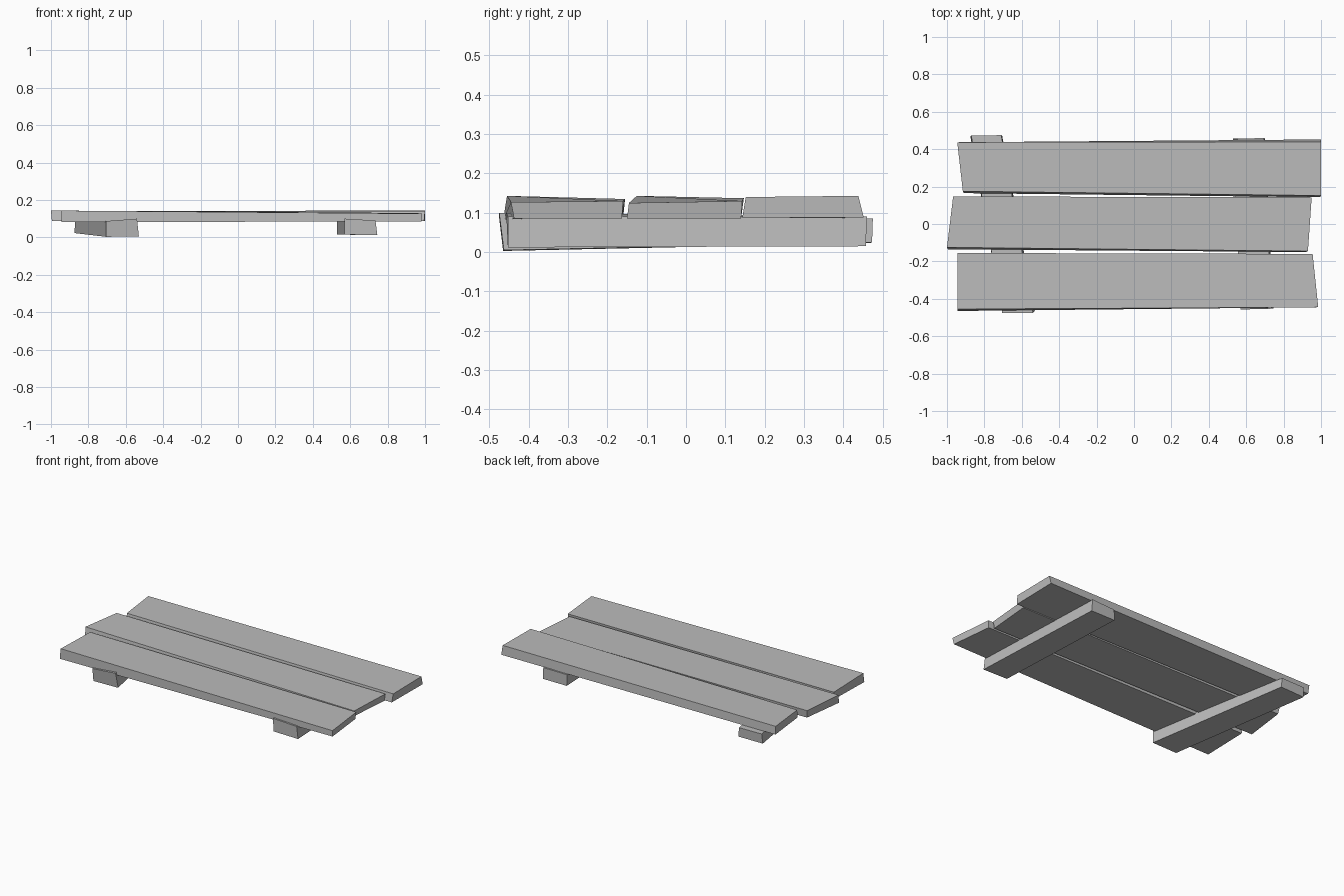
import bpy
import bmesh

cube = bpy.data.objects.get("Cube")
if cube:
    bpy.data.objects.remove(cube, do_unlink=True)

grey = bpy.data.materials.new("plain_grey")
grey.use_nodes = True
grey.diffuse_color = (0.5, 0.5, 0.5, 1)
grey.node_tree.nodes["Principled BSDF"].inputs["Base Color"].default_value = (0.5, 0.5, 0.5, 1)


def timber(name, bottom, top):
    """Hand-cut six-sided timber between two matching corner loops."""
    bm = bmesh.new()
    low = [bm.verts.new(p) for p in bottom]
    high = [bm.verts.new(p) for p in top]
    bm.faces.new(low[::-1])
    bm.faces.new(high)
    for i in range(4):
        j = (i + 1) % 4
        bm.faces.new((low[i], low[j], high[j], high[i]))
    bmesh.ops.recalc_face_normals(bm, faces=bm.faces)
    mesh = bpy.data.meshes.new(name)
    bm.to_mesh(mesh)
    bm.free()
    mesh.materials.append(grey)
    obj = bpy.data.objects.new(name, mesh)
    bpy.context.collection.objects.link(obj)


# Corner order: left-front, right-front, right-back, left-back in plan
# Deck planks, slightly crooked and tapered
timber("front_plank",
       [(-.945, -.465, .082), (.98, -.437, .085), (.95, -.163, .085), (-.94, -.16, .085)],
       [(-.945, -.455, .143), (.985, -.445, .127), (.955, -.16, .13), (-.945, -.155, .135)])
timber("middle_plank",
       [(-.995, -.135, .088), (.92, -.15, .085), (.945, .14, .085), (-.96, .14, .088)],
       [(-1, -.125, .143), (.93, -.145, .125), (.95, .143, .13), (-.967, .147, .137)])
timber("back_plank",
       [(-.91, .165, .085), (.995, .143, .087), (1, .452, .088), (-.94, .432, .085)],
       [(-.915, .175, .139), (1, .152, .14), (1, .438, .143), (-.945, .437, .141)])

# Support beams underneath, running askew
timber("left_beam",
       [(-.705, -.465, .003), (-.53, -.463, .005), (-.705, .473, .025), (-.875, .468, .023)],
       [(-.705, -.475, .087), (-.54, -.475, .1), (-.71, .475, .085), (-.87, .472, .085)])
timber("right_beam",
       [(.57, -.453, .015), (.745, -.453, .012), (.70, .457, .015), (.53, .457, .015)],
       [(.57, -.457, .1), (.735, -.453, .09), (.695, .46, .09), (.53, .455, .086)])
